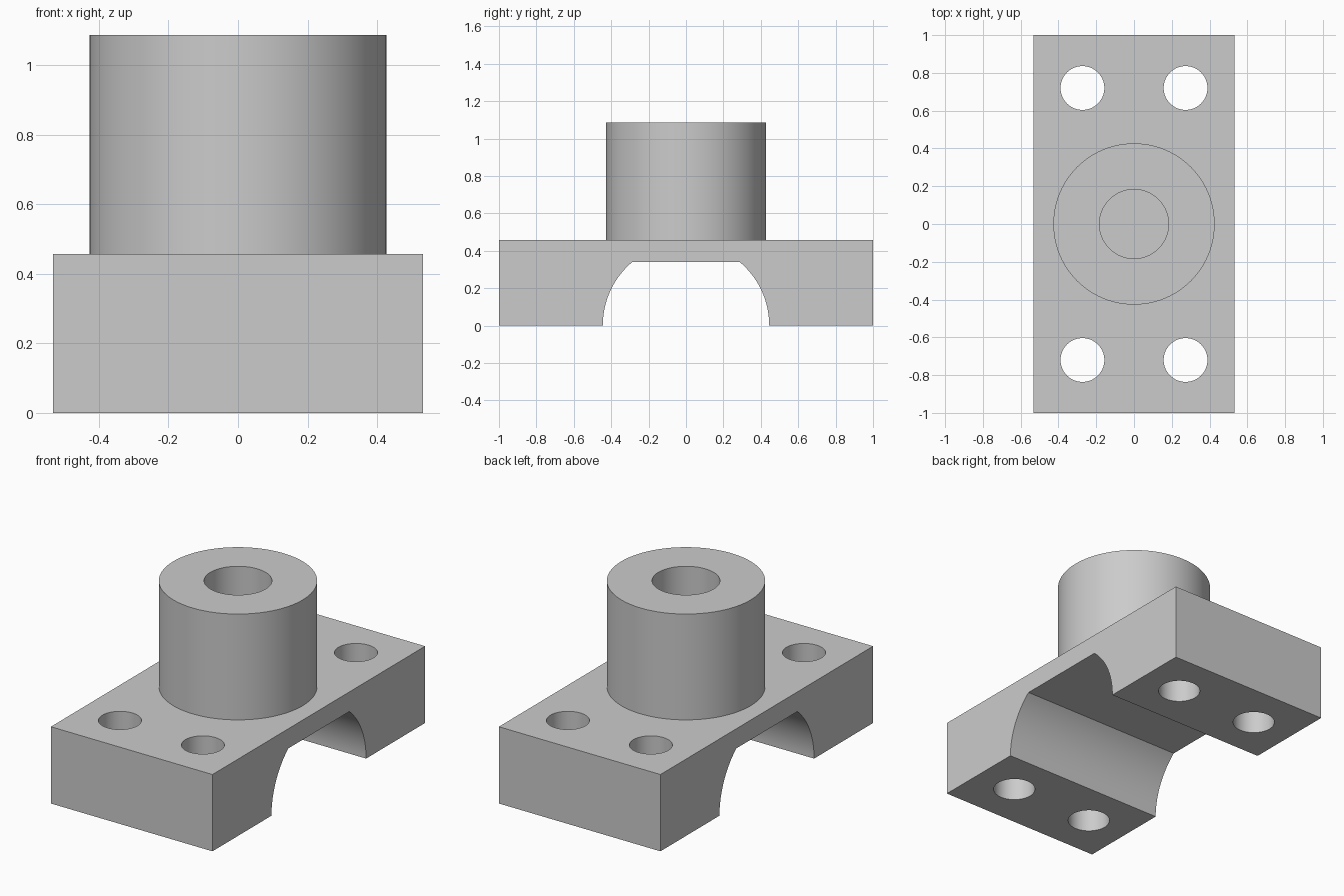
import bpy, bmesh, math

if "Cube" in bpy.data.objects:
    bpy.data.objects.remove(bpy.data.objects["Cube"])

PLATE_X, PLATE_TOP, BOSS_TOP = 0.532, 0.457, 1.087
ARCH_R, ARCH_TOP = 0.445, 0.34

grey = bpy.data.materials.new("plain_grey")
grey.diffuse_color = (0.6, 0.6, 0.6, 1)
grey.use_nodes = True
grey.node_tree.nodes["Principled BSDF"].inputs["Base Color"].default_value = grey.diffuse_color


def make_object(name, bm):
    bmesh.ops.recalc_face_normals(bm, faces=bm.faces)
    mesh = bpy.data.meshes.new(name)
    bm.to_mesh(mesh)
    bm.free()
    mesh.materials.append(grey)
    obj = bpy.data.objects.new(name, mesh)
    bpy.context.collection.objects.link(obj)
    return obj


def cylinder(name, x, y, radius, z0, z1, sides=96):
    bm = bmesh.new()
    bmesh.ops.create_cone(bm, cap_ends=True, segments=sides,
                          radius1=radius, radius2=radius, depth=z1 - z0)
    bmesh.ops.translate(bm, verts=bm.verts, vec=(x, y, (z0 + z1) / 2))
    return make_object(name, bm)


def boolean(target, tool, operation):
    mod = target.modifiers.new(tool.name, 'BOOLEAN')
    mod.operation = operation
    mod.solver = 'EXACT'
    mod.object = tool
    bpy.context.view_layer.objects.active = target
    bpy.ops.object.modifier_apply(modifier=mod.name)
    bpy.data.objects.remove(tool)


# Base plate: side profile with a flat-topped arch, extruded across x
limit = math.asin(ARCH_TOP / ARCH_R)
arc = [(ARCH_R * math.cos(limit * i / 20), ARCH_R * math.sin(limit * i / 20))
       for i in range(21)]
profile = [(-1, 0), (-1, PLATE_TOP), (1, PLATE_TOP), (1, 0)]
profile += arc + [(-y, z) for y, z in reversed(arc)]
bm = bmesh.new()
face = bm.faces.new([bm.verts.new((-PLATE_X, y, z)) for y, z in profile])
side = bmesh.ops.extrude_face_region(bm, geom=[face])
bmesh.ops.translate(bm, vec=(2 * PLATE_X, 0, 0),
                    verts=[v for v in side["geom"] if isinstance(v, bmesh.types.BMVert)])
bearing_cap = make_object("bearing_cap", bm)

# Round boss with a blind bore down to the plate
boolean(bearing_cap, cylinder("boss", 0, 0, 0.427, 0.40, BOSS_TOP), 'UNION')
boolean(bearing_cap, cylinder("bore", 0, 0, 0.183, PLATE_TOP, 1.3), 'DIFFERENCE')

# Four bolt holes through the feet
for sx in (-1, 1):
    for sy in (-1, 1):
        boolean(bearing_cap, cylinder("bolt_hole", sx * 0.273, sy * 0.72, 0.116, -0.2, 0.7, 64),
                'DIFFERENCE')

# Smooth the round walls, keep the edges sharp
bpy.ops.object.select_all(action='DESELECT')
bearing_cap.select_set(True)
bpy.context.view_layer.objects.active = bearing_cap
bpy.ops.object.shade_smooth_by_angle(angle=math.radians(30))
